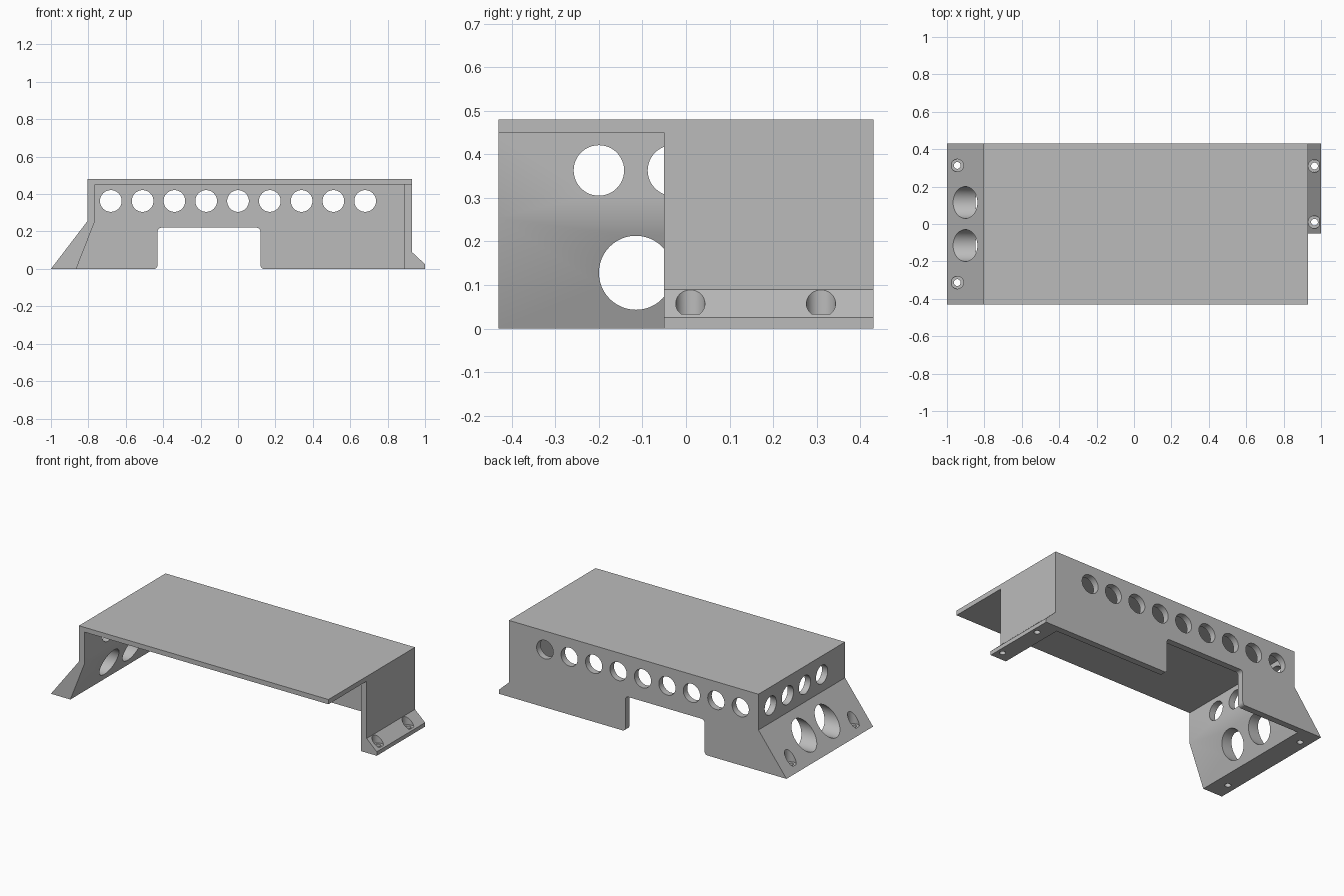
import bpy, bmesh
from math import radians, cos, sin
from mathutils import Matrix, Vector

if "Cube" in bpy.data.objects:
    bpy.data.objects.remove(bpy.data.objects["Cube"], do_unlink=True)

HALF = 0.43          # half depth of the bracket
WALL = 0.04          # wall thickness

grey = bpy.data.materials.new("plain grey")
grey.use_nodes = True
grey.diffuse_color = (0.5, 0.5, 0.5, 1)
grey.node_tree.nodes["Principled BSDF"].inputs["Base Color"].default_value = (0.5, 0.5, 0.5, 1)


def finish(bm, name):
    bmesh.ops.recalc_face_normals(bm, faces=bm.faces)
    mesh = bpy.data.meshes.new(name)
    bm.to_mesh(mesh)
    bm.free()
    mesh.materials.append(grey)
    obj = bpy.data.objects.new(name, mesh)
    bpy.context.collection.objects.link(obj)
    return obj


def prism(name, profile, y0, y1):
    """Extrude an x-z outline from y0 to y1."""
    bm = bmesh.new()
    face = bm.faces.new([bm.verts.new((x, y0, z)) for x, z in profile])
    ext = bmesh.ops.extrude_face_region(bm, geom=[face])["geom"]
    verts = [v for v in ext if isinstance(v, bmesh.types.BMVert)]
    bmesh.ops.translate(bm, verts=verts, vec=(0, y1 - y0, 0))
    return finish(bm, name)


def rod(name, start, end, radius):
    """Cylinder between two points."""
    start, end = Vector(start), Vector(end)
    axis = end - start
    turn = axis.to_track_quat("Z", "Y").to_matrix().to_4x4()
    bm = bmesh.new()
    bmesh.ops.create_cone(bm, cap_ends=True, segments=48, radius1=radius, radius2=radius,
                          depth=axis.length,
                          matrix=Matrix.Translation((start + end) / 2) @ turn)
    return finish(bm, name)


def arc(cx, cz, r, a0, a1, n=6):
    angles = [radians(a0 + (a1 - a0) * i / n) for i in range(n + 1)]
    return [(cx + r * cos(a), cz + r * sin(a)) for a in angles]


# Solid outer shape: sloped foot, box and small foot
body = prism("bracket_shell",
             [(-1, 0), (-0.805, 0.255), (-0.805, 0.48), (0.93, 0.48),
              (0.93, 0.09), (1, 0.025), (1, 0)], -HALF, HALF)

# Hollow inside, open to the front and below
cutters = [prism("cavity_cutter",
                 [(-0.904, -0.1), (-0.765, 0.255), (-0.765, 0.45),
                  (0.89, 0.45), (0.89, -0.1)], -0.6, HALF - WALL)]

# Front part of the short side wall removed
cutters.append(prism("side_cutter",
                     [(0.86, -0.1), (0.86, 0.45), (1.1, 0.45), (1.1, -0.1)], -0.6, -0.05))

# Rounded notch in the back wall
notch = (arc(-0.45, 0.02, 0.02, -90, 0) + arc(-0.41, 0.2, 0.02, 180, 90)
         + arc(0.1, 0.2, 0.02, 90, 0) + arc(0.14, 0.02, 0.02, 180, 270)
         + [(0.14, -0.1), (-0.45, -0.1)])
cutters.append(prism("notch_cutter", notch, 0.3, 0.6))

# Vent row in the back wall
for i in range(-4, 5):
    cutters.append(rod("vent_cutter", (i * 0.17, 0.3, 0.363), (i * 0.17, 0.6, 0.363), 0.058))

# Vent row in the long side wall
for i in range(4):
    y = -0.2 + i * 0.17
    cutters.append(rod("vent_cutter", (-0.9, y, 0.363), (-0.7, y, 0.363), 0.058))

# Large openings through the sloped wall
for y in (-0.115, 0.115):
    cutters.append(rod("port_cutter", (-1.1, y, 0.128), (-0.7, y, 0.128), 0.085))

# Counterbored screw holes in both feet
for x, y in ((-0.945, -0.313), (-0.945, 0.313), (0.965, 0.01), (0.965, 0.31)):
    cutters.append(rod("bore_cutter", (x, y, 0.033), (x, y, 0.2), 0.0335))
    cutters.append(rod("screw_cutter", (x, y, -0.1), (x, y, 0.1), 0.018))

# Apply all cuts
bpy.context.view_layer.objects.active = body
for cutter in cutters:
    cutter.hide_render = True
    mod = body.modifiers.new("cut", "BOOLEAN")
    mod.operation = "DIFFERENCE"
    mod.solver = "EXACT"
    mod.object = cutter
    bpy.ops.object.modifier_apply(modifier=mod.name)
    bpy.data.objects.remove(cutter, do_unlink=True)

# Smooth the bores while keeping the flat faces crisp
for obj in bpy.context.selected_objects:
    obj.select_set(False)
body.select_set(True)
bpy.ops.object.shade_smooth_by_angle(angle=radians(30))
